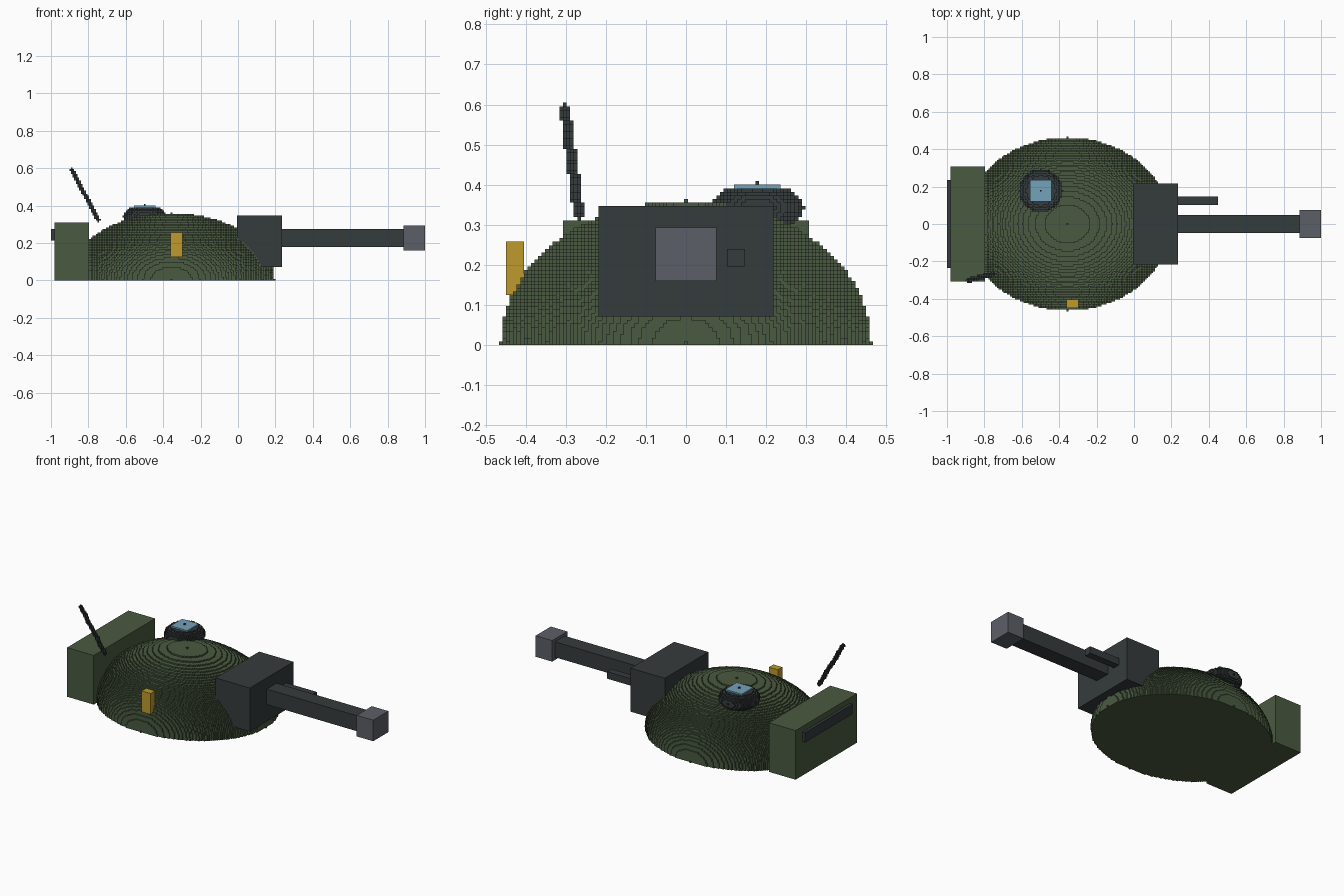
import bpy, bmesh
from mathutils import Vector
from itertools import product

cube = bpy.data.objects.get("Cube")
if cube:
    bpy.data.objects.remove(cube, do_unlink=True)

V = 2 / 225                       # size of one block
ORIGIN = Vector((-1, -V / 2, 0))  # corner of block (0, 0, 0)


def material(name, rgb):
    lin = [((c / 255 + 0.055) / 1.055) ** 2.4 for c in rgb] + [1]
    m = bpy.data.materials.new(name)
    m.use_nodes = True
    m.diffuse_color = lin
    m.node_tree.nodes["Principled BSDF"].inputs["Base Color"].default_value = lin
    return m


GREEN = material("olive green", (74, 90, 64))
METAL = material("dark gunmetal", (53, 59, 60))
STEEL = material("steel grey", (92, 95, 103))
YELLOW = material("ochre yellow", (190, 154, 44))
BLUE = material("glass blue", (116, 162, 186))


def finish(name, bm, mat):
    me = bpy.data.meshes.new(name)
    bm.to_mesh(me)
    bm.free()
    me.materials.append(mat)
    ob = bpy.data.objects.new(name, me)
    bpy.context.collection.objects.link(ob)
    return ob


def box(name, mat, x, y, z):
    """Box over inclusive block ranges."""
    lo = ORIGIN + V * Vector((x[0], y[0], z[0]))
    hi = ORIGIN + V * Vector((x[1] + 1, y[1] + 1, z[1] + 1))
    bm = bmesh.new()
    bmesh.ops.create_cube(bm, size=1)
    for v in bm.verts:
        v.co = (lo + hi) / 2 + v.co * (hi - lo)
    return finish(name, bm, mat)


def blocks(name, mat, cells):
    """Outer skin of a set of blocks, with faces joined into strips."""
    bm = bmesh.new()
    verts = {}

    def vert(p):
        if p not in verts:
            verts[p] = bm.verts.new(ORIGIN + V * Vector(p))
        return verts[p]

    for axis, side in product(range(3), (0, 1)):
        run, other = ((1, 2), (0, 2), (0, 1))[axis]
        step = [0, 0, 0]
        step[axis] = 2 * side - 1
        dx, dy, dz = step
        open_cells = {c for c in cells
                      if (c[0] + dx, c[1] + dy, c[2] + dz) not in cells}
        for c in open_cells:
            before = list(c)
            before[run] -= 1
            if tuple(before) in open_cells:
                continue
            end = list(c)
            while tuple(end) in open_cells:
                end[run] += 1
            corners = []
            for r, o in ((c[run], 0), (end[run], 0), (end[run], 1), (c[run], 1)):
                p = list(c)
                p[axis] += side
                p[run] = r
                p[other] += o
                corners.append(vert(tuple(p)))
            # keep the normals facing outward
            if (axis == 1) == bool(side):
                corners.reverse()
            bm.faces.new(corners)
    return finish(name, bm, mat)


def ellipsoid(centre, radii, floor=-999):
    spans = [range(c - r, c + r + 1) for c, r in zip(centre, radii)]
    (cx, cy, cz), (rx, ry, rz) = centre, radii
    return {(x, y, z) for x, y, z in product(*spans) if z >= floor and
            ((x - cx) / rx) ** 2 + ((y - cy) / ry) ** 2 + ((z - cz) / rz) ** 2 <= 1.000001}


# Domed turret shell
blocks("turret_dome", GREEN, ellipsoid((72, 0, 0), (62, 52, 40), 0))

# Rear storage box and its vent
box("rear_bustle", GREEN, (2, 22), (-34, 34), (0, 34))
box("rear_vent", METAL, (0, 1), (-26, 26), (24, 30))

# Gun: mantlet, barrel, muzzle and coaxial gun
box("mantlet", METAL, (112, 138), (-24, 24), (8, 38))
box("gun_barrel", METAL, (139, 211), (-5, 5), (20, 30))
box("muzzle", STEEL, (212, 224), (-8, 8), (18, 32))
box("coaxial_gun", METAL, (139, 162), (12, 16), (22, 26))

# Hatch cupola with a glass plate set in its top
glass = set(product(range(50, 63), range(14, 27), (44,)))
blocks("cupola", METAL, ellipsoid((56, 20, 38), (13, 13, 7)) - glass)
box("cupola_glass", BLUE, (50, 62), (14, 26), (44, 44))

# Side marker block
box("side_marker", YELLOW, (72, 78), (-50, -46), (14, 28))

# Leaning aerial, swept from small block balls
aerial = set()
start, end = Vector((28, -30, 36)), Vector((12, -34, 66))
for i in range(31):
    p = tuple(round(k) for k in start.lerp(end, i / 30))
    aerial |= ellipsoid(p, (1, 1, 1))
blocks("aerial", METAL, aerial)
